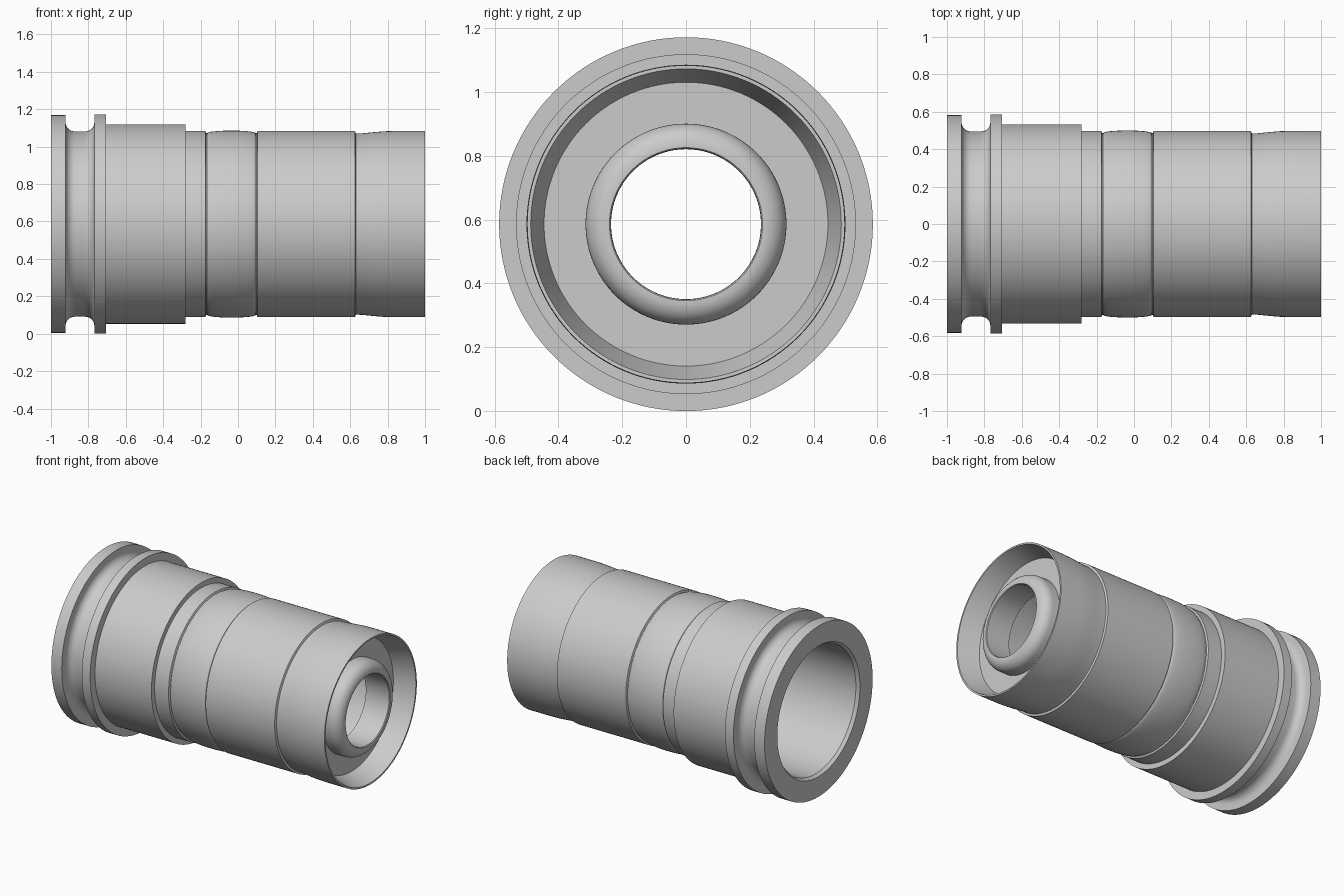
import bpy, bmesh
from math import sin, cos, pi, radians

if "Cube" in bpy.data.objects:
    bpy.data.objects.remove(bpy.data.objects["Cube"])

AXIS_Z = 0.586
SEGMENTS = 128


def arc(cx, cr, rx, rr, a0, a1, n=8):
    """Elliptical arc in the (x, radius) plane, angles in degrees."""
    return [(cx + rx * cos(radians(a0 + (a1 - a0) * i / n)),
             cr + rr * sin(radians(a0 + (a1 - a0) * i / n))) for i in range(n + 1)]


def lathe(name, profile):
    """Spin a closed (x, radius) profile around the long horizontal axis."""
    bm = bmesh.new()
    rings = []
    for s in range(SEGMENTS):
        a = 2 * pi * s / SEGMENTS
        rings.append([bm.verts.new((x, r * sin(a), AXIS_Z + r * cos(a))) for x, r in profile])
    n = len(profile)
    for s in range(SEGMENTS):
        p, q = rings[s], rings[(s + 1) % SEGMENTS]
        for i in range(n):
            j = (i + 1) % n
            bm.faces.new((p[i], p[j], q[j], q[i]))
    bmesh.ops.recalc_face_normals(bm, faces=bm.faces)
    mesh = bpy.data.meshes.new(name)
    bm.to_mesh(mesh)
    bm.free()
    obj = bpy.data.objects.new(name, mesh)
    bpy.context.collection.objects.link(obj)
    bpy.ops.object.select_all(action='DESELECT')
    obj.select_set(True)
    bpy.context.view_layer.objects.active = obj
    bpy.ops.object.shade_smooth_by_angle(angle=radians(30))
    return obj


# Outer sleeve: flanges with a rounded groove, collar, bulge and flared front
outer = [(-1, 0.582), (-0.922, 0.582)]
outer += arc(-0.872, 0.545, 0.05, 0.05, 180, 270)
outer += arc(-0.818, 0.545, 0.05, 0.05, 270, 360)
outer += [(-0.768, 0.586), (-0.705, 0.586), (-0.705, 0.533), (-0.28, 0.533),
          (-0.28, 0.498), (-0.175, 0.498), (-0.17, 0.486)]
outer += arc(-0.035, 0.486, 0.13, 0.014, 180, 0, 16)
outer += [(0.1, 0.486), (0.105, 0.498), (0.625, 0.498), (0.63, 0.484),
          (0.66, 0.485), (0.72, 0.491), (0.78, 0.496), (0.84, 0.498), (1, 0.498)]

# Inside of the sleeve: tapered front recess, dividing wall, rear bore
inner = [(1, 0.487), (0.86, 0.445), (0.86, 0.27), (0.8, 0.27),
         (0.8, 0.43), (-0.98, 0.43), (-1, 0.445)]
lathe("sleeve", outer + inner)

# Inner nozzle with a rounded lip
nozzle = [(0.8, 0.235), (0.8, 0.315)]
nozzle += arc(0.91, 0.245, 0.07, 0.07, 90, 0, 10)
nozzle += [(0.98, 0.24), (0.975, 0.236)]
lathe("nozzle", nozzle)
